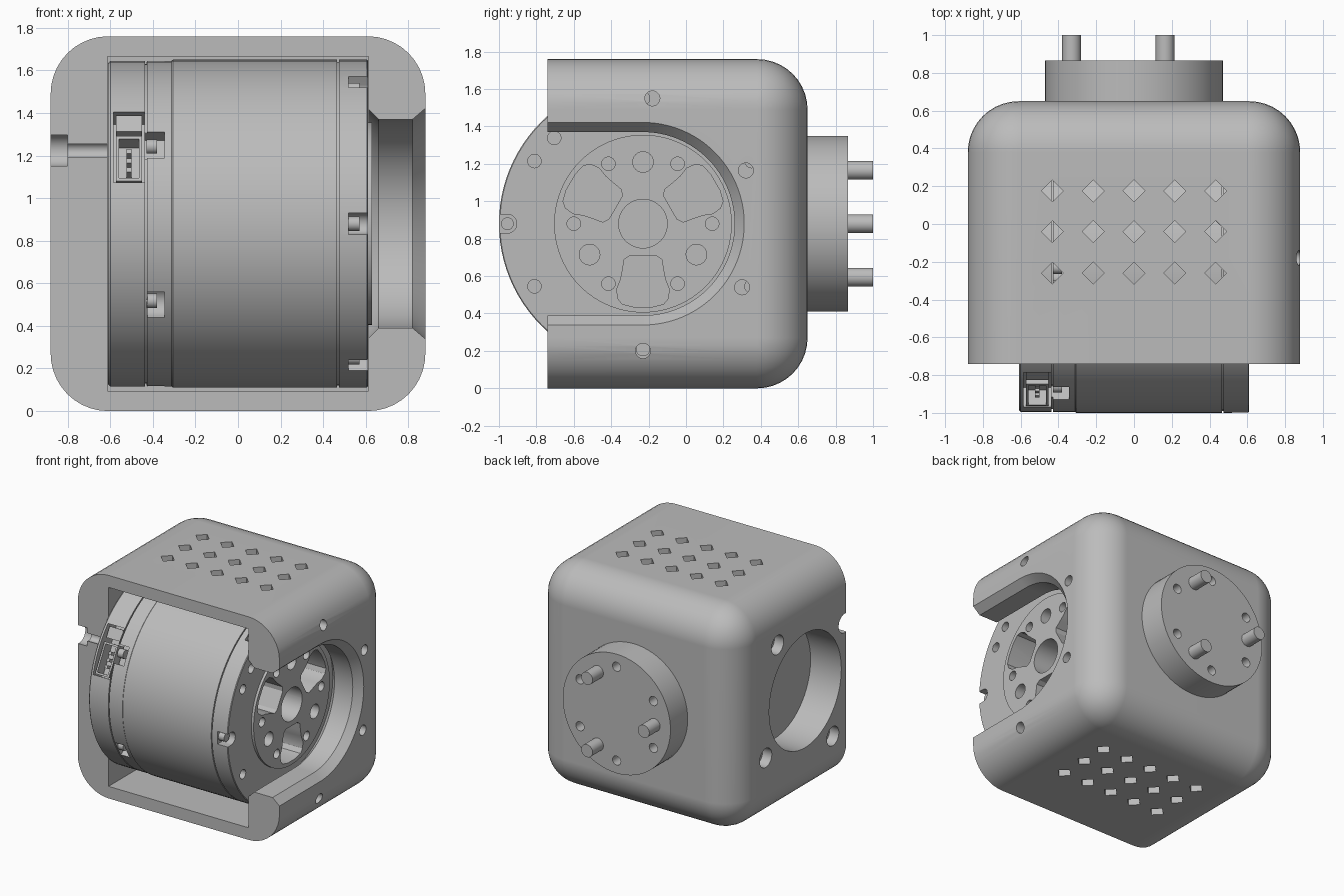
import bpy, bmesh
from math import sin, cos, pi, radians

cube = bpy.data.objects.get("Cube")
if cube:
    bpy.data.objects.remove(cube, do_unlink=True)

grey = bpy.data.materials.new("plain grey")
grey.use_nodes = True
grey.diffuse_color = (0.5, 0.5, 0.5, 1)
grey.node_tree.nodes["Principled BSDF"].inputs["Base Color"].default_value = (0.5, 0.5, 0.5, 1)

CY, CZ = -0.23, 0.88          # motor axis, running along x
parts = []


def make(name, bm):
    bmesh.ops.recalc_face_normals(bm, faces=bm.faces)
    mesh = bpy.data.meshes.new(name)
    bm.to_mesh(mesh)
    bm.free()
    obj = bpy.data.objects.new(name, mesh)
    bpy.context.collection.objects.link(obj)
    return obj


def loft(name, axis, sections):
    """Join equal-length outlines placed at positions along an axis."""
    place = {"x": lambda p, d: (d, p[0], p[1]),
             "y": lambda p, d: (p[0], d, p[1]),
             "z": lambda p, d: (p[0], p[1], d)}[axis]
    bm = bmesh.new()
    rings = [[bm.verts.new(place(p, d)) for p in pts] for d, pts in sections]
    for a, b in zip(rings, rings[1:]):
        for i in range(len(a)):
            j = (i + 1) % len(a)
            bm.faces.new((a[i], a[j], b[j], b[i]))
    bm.faces.new(rings[0])
    bm.faces.new(rings[-1])
    return make(name, bm)


def prism(axis, pts, a, b, name="cutter"):
    return loft(name, axis, [(a, pts), (b, pts)])


def circle(u, v, r, n=32):
    return [(u + r * cos(2 * pi * i / n), v + r * sin(2 * pi * i / n)) for i in range(n)]


def rect(u0, u1, v0, v1):
    return [(u0, v0), (u1, v0), (u1, v1), (u0, v1)]


def polar(deg, pts):
    """Map (radial, tangential) points around the motor axis to (y, z)."""
    c, s = cos(radians(deg)), sin(radians(deg))
    return [(CY + r * c - t * s, CZ + r * s + t * c) for r, t in pts]


def u_shape(mid, r, end, n=24):
    """Slot outline whose round end faces away from its open end."""
    side = 1 if end < mid else -1
    arc = [(mid + side * r * cos(a), r * sin(a))
           for a in (-pi / 2 + pi * i / n for i in range(n + 1))]
    return [(end, -r)] + arc + [(end, r)]


def cut(obj, cutters):
    for c in cutters:
        c.hide_render = True
        m = obj.modifiers.new("cut", "BOOLEAN")
        m.operation, m.solver, m.object = "DIFFERENCE", "EXACT", c
    dg = bpy.context.evaluated_depsgraph_get()
    dg.update()
    mesh = bpy.data.meshes.new_from_object(obj.evaluated_get(dg))
    obj.modifiers.clear()
    obj.data = mesh
    for c in cutters:
        bpy.data.objects.remove(c, do_unlink=True)


def finish(obj):
    obj.data.materials.clear()
    obj.data.materials.append(grey)
    parts.append(obj)


# Housing shell: block rounded everywhere except around the open front
bm = bmesh.new()
bmesh.ops.create_cube(bm, size=1)
for v in bm.verts:
    v.co = (v.co.x * 1.76, -0.74 if v.co.y < 0 else 0.65, (v.co.z + 0.5) * 1.76)
edges = [e for e in bm.edges if any(v.co.y > 0 for v in e.verts)]
bmesh.ops.bevel(bm, geom=edges, offset=0.27, segments=10, profile=0.5, affect="EDGES")
housing = make("housing", bm)

cuts = [prism("y", rect(-0.612, 0.612, 0.095, 1.665), -0.9, 0.55)]
# U-shaped side opening, chamfered on both faces
cuts.append(loft("cutter", "x", [
    (x, [(y, CZ + z) for y, z in u_shape(CY, r, -1.2, 48)])
    for x, r in ((0.89, 0.55), (0.82, 0.49), (0.66, 0.49), (0.60, 0.55))]))
# Round side opening with counterbored screw holes
cuts.append(prism("x", circle(CY, CZ, 0.45, 64), -0.9, -0.58))
for deg in (55, -35, -125, 145):
    (y, z), = polar(deg, [(0.60, 0)])
    cuts += [prism("x", circle(y, z, 0.075), -0.9, -0.80),
             prism("x", circle(y, z, 0.036), -0.82, -0.58)]
# Screw holes beside the U-shaped opening
for y, z in ((-0.18, 1.55), (0.32, 1.165), (0.30, 0.54), (-0.23, 0.20)):
    cuts.append(prism("x", circle(y, z, 0.04), 0.9, 0.58))
# Diamond vents through top and bottom
for i in range(-2, 3):
    for y in (0.175, -0.04, -0.26):
        cuts.append(prism("z", circle(i * 0.216, y, 0.058, 4), -0.1, 0.2))
        cuts.append(prism("z", circle(i * 0.216, y, 0.058, 4), 1.6, 1.9))
cut(housing, cuts)
finish(housing)

# Motor body with seams and raised hub
profile = [(-0.61, 0.755), (-0.60, 0.765), (-0.436, 0.765), (-0.436, 0.75), (-0.428, 0.75),
           (-0.428, 0.765), (-0.312, 0.765), (-0.306, 0.77), (0.466, 0.77), (0.466, 0.76),
           (0.474, 0.76), (0.474, 0.77), (0.605, 0.77), (0.61, 0.765), (0.61, 0.475), (0.63, 0.475)]
motor = loft("motor_body", "x", [(x, circle(CY, CZ, r, 96)) for x, r in profile])

half = [(0.17, 0.07), (0.19, 0.10), (0.25, 0.11), (0.30, 0.12), (0.35, 0.14),
        (0.40, 0.135), (0.43, 0.11), (0.445, 0.05)]
lobe = half + [(r, -t) for r, t in reversed(half)]
cuts = [prism("x", circle(CY, CZ, 0.13, 48), 0.3, 0.7)]
for deg in (30, 150, 270):
    cuts.append(prism("x", polar(deg, lobe), 0.3, 0.7))
    cuts.append(prism("x", polar(deg + 60, circle(0.33, 0, 0.055)), 0.45, 0.7))
for k in range(6):
    deg = 60 * k
    cuts.append(prism("x", polar(deg, circle(0.37, 0, 0.036)), 0.57, 0.7))
    cuts.append(prism("x", polar(deg + 30, circle(0.67, 0, 0.036)), 0.54, 0.7))
    # Clamp notches on both end caps
    cuts.append(prism("x", polar(deg, u_shape(0.725, 0.05, 0.9)), 0.52, 0.7))
    if deg + 30 != 150:
        cuts.append(prism("x", polar(deg + 30, u_shape(0.74, 0.07, 0.9)), -0.425, -0.345))
cuts.append(prism("x", polar(136, circle(0.66, 0, 0.036)), 0.54, 0.7))
# Connector recess
cuts.append(prism("x", polar(151, rect(0.62, 0.9, -0.19, 0.19)), -0.585, -0.44))
cuts.append(prism("x", polar(151, rect(0.68, 0.9, -0.07, 0.07)), -0.45, -0.345))
cut(motor, cuts)
finish(motor)

# Clamp screws
for k in range(6):
    finish(prism("x", polar(60 * k, circle(0.725, 0, 0.034, 24)), 0.50, 0.57, "clamp_screw"))
    finish(prism("x", polar(60 * k + 30, circle(0.725, 0, 0.034, 24)), -0.43, -0.38, "rear_clamp_screw"))

# Connector plugs in the recess
finish(prism("x", polar(151, rect(0.60, 0.73, -0.175, -0.09)), -0.572, -0.452, "upper_plug"))
socket = prism("x", polar(151, rect(0.60, 0.74, -0.06, 0.18)), -0.572, -0.452, "socket")
cut(socket, [prism("x", polar(151, rect(0.65, 0.8, -0.045, 0.165)), -0.558, -0.466)])
finish(socket)
for t in (0.01, 0.06, 0.11):
    finish(prism("x", polar(151, rect(0.64, 0.72, t - 0.012, t + 0.012)), -0.524, -0.50, "socket_pin"))

# Rear flange with screw holes and pins
flange = prism("y", circle(0, CZ, 0.47, 72), 0.60, 0.865, "rear_flange")
cuts = []
for k in range(6):
    a = radians(60 * k + 30)
    cuts.append(prism("y", circle(0.37 * cos(a), CZ + 0.37 * sin(a), 0.036), 0.75, 0.9))
cut(flange, cuts)
finish(flange)
for deg in (60, 180, 300):
    a = radians(deg)
    finish(prism("y", circle(0.33 * cos(a), CZ + 0.33 * sin(a), 0.05), 0.84, 1.0, "flange_pin"))

# Smooth shading with sharp edges kept and flat faces staying flat
bpy.ops.object.select_all(action="DESELECT")
for p in parts:
    p.select_set(True)
bpy.context.view_layer.objects.active = housing
bpy.ops.object.shade_smooth_by_angle(angle=radians(30))
for p in (housing, motor):
    p.modifiers.new("even normals", "WEIGHTED_NORMAL").keep_sharp = True
